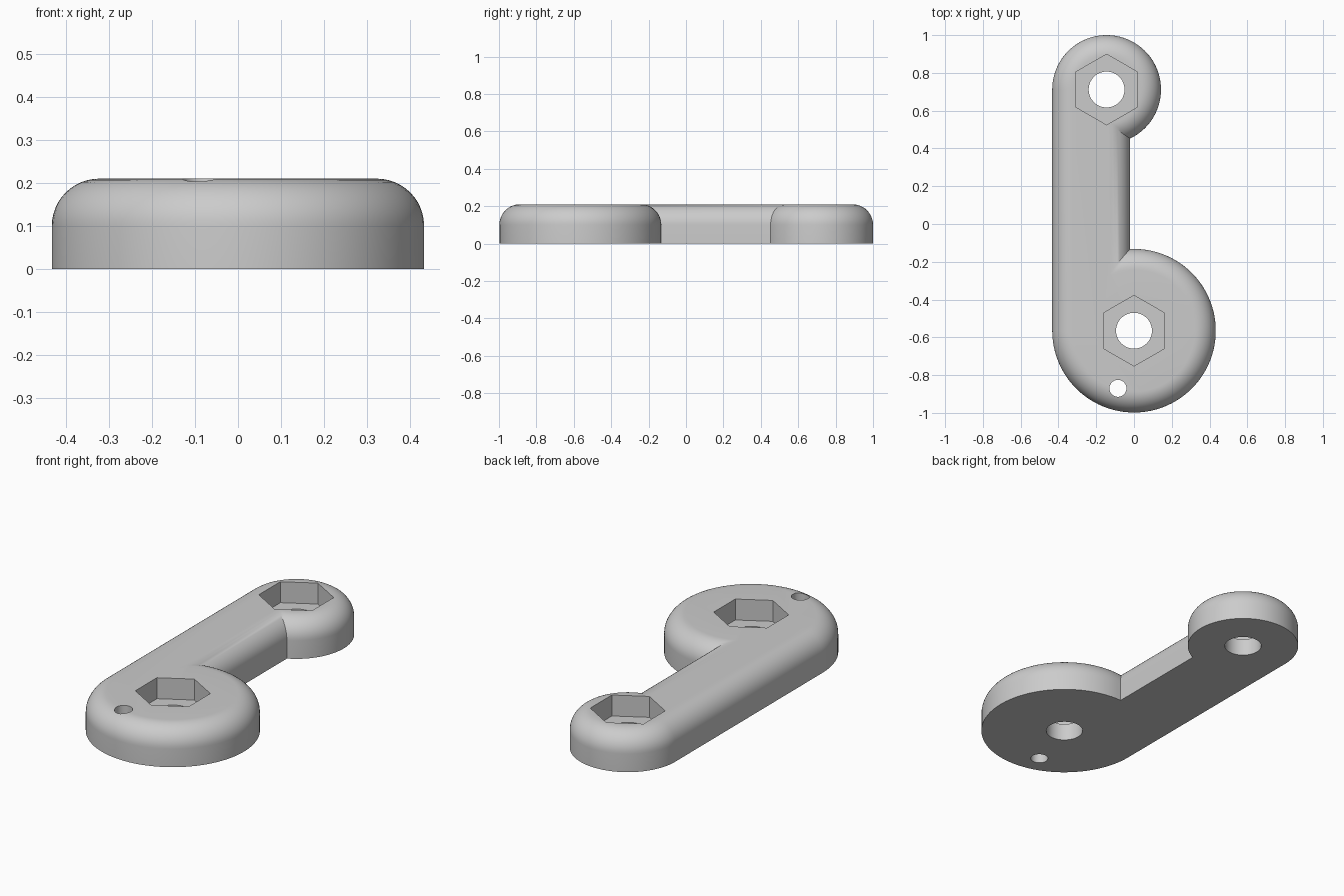
import bpy, bmesh, math
from mathutils import Matrix

if "Cube" in bpy.data.objects:
    bpy.data.objects.remove(bpy.data.objects["Cube"])

HEIGHT, FILLET = 0.21, 0.11
BIG, BIG_R = (0.0, -0.565), 0.433
SMALL, SMALL_R = (-0.145, 0.712), 0.288
ARM_RIGHT = -0.02

grey = bpy.data.materials.new("plain grey")
grey.use_nodes = True
colour = (0.6, 0.6, 0.6, 1)
grey.diffuse_color = colour
grey.node_tree.nodes["Principled BSDF"].inputs["Base Color"].default_value = colour


def make_object(name, bm):
    bmesh.ops.recalc_face_normals(bm, faces=bm.faces)
    mesh = bpy.data.meshes.new(name)
    bm.to_mesh(mesh)
    bm.free()
    mesh.materials.append(grey)
    obj = bpy.data.objects.new(name, mesh)
    bpy.context.collection.objects.link(obj)
    return obj


def arc(centre, radius, start, end, steps):
    angles = [start + (end - start) * i / steps for i in range(steps + 1)]
    return [(centre[0] + radius * math.cos(a), centre[1] + radius * math.sin(a)) for a in angles]


def outline(inset):
    """Two round ends joined by a straight arm, all shrunk by the inset."""
    x = ARM_RIGHT - inset
    start = math.acos((x - BIG[0]) / (BIG_R - inset))
    end = -math.acos((x - SMALL[0]) / (SMALL_R - inset))
    return (arc(BIG, BIG_R - inset, math.pi, 2 * math.pi + start, 72)
            + arc(SMALL, SMALL_R - inset, end, math.pi, 64))


# Lever body: straight wall, then a rounded upper edge
levels = [(0, 0)]
for i in range(13):
    a = math.pi / 2 * i / 12
    levels.append((FILLET * (1 - math.cos(a)), HEIGHT - FILLET + FILLET * math.sin(a)))

bm = bmesh.new()
rings = [[bm.verts.new((x, y, z)) for x, y in outline(inset)] for inset, z in levels]
for low, high in zip(rings, rings[1:]):
    for i in range(len(low)):
        j = (i + 1) % len(low)
        bm.faces.new((low[i], low[j], high[j], high[i]))
bm.faces.new(rings[0])
bm.faces.new(rings[-1])
lever = make_object("lever_body", bm)


def cut(centre, radius, sides, bottom, turn=0):
    """Sink a straight-sided pocket from above the top down to the bottom level."""
    depth = 0.4 - bottom
    bm = bmesh.new()
    bmesh.ops.create_cone(
        bm, cap_ends=True, segments=sides, radius1=radius, radius2=radius, depth=depth,
        matrix=Matrix.Translation((*centre, bottom + depth / 2)) @ Matrix.Rotation(turn, 4, "Z"))
    # Put a hexagon corner exactly on the y axis whatever the starting corner
    cutter = make_object("cutter", bm)
    cutter.hide_render = True
    mod = lever.modifiers.new("cut", "BOOLEAN")
    mod.operation, mod.solver, mod.object = "DIFFERENCE", "EXACT", cutter
    bpy.context.view_layer.objects.active = lever
    bpy.ops.object.modifier_apply(modifier=mod.name)
    bpy.data.objects.remove(cutter)


# Nut pockets and bolt holes in both ends
for centre in (BIG, SMALL):
    cut(centre, 0.187, 6, HEIGHT - 0.115)
    cut(centre, 0.095, 48, -0.1)

# Small pin hole near the rim of the large end
cut((-0.085, -0.87), 0.045, 32, -0.1)

bpy.ops.object.select_all(action="DESELECT")
lever.select_set(True)
bpy.context.view_layer.objects.active = lever
bpy.ops.object.shade_smooth_by_angle(angle=math.radians(30))
